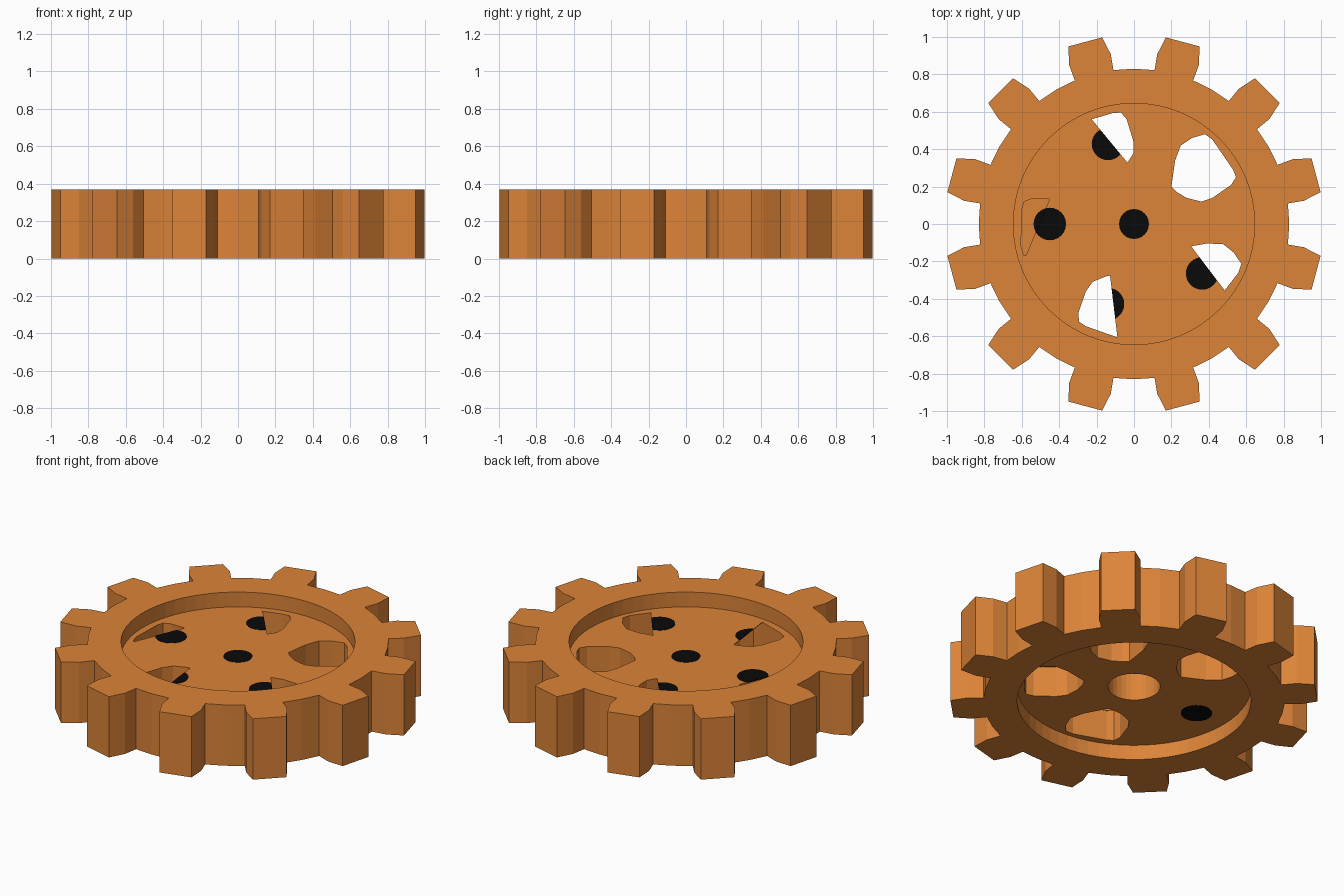
import bpy, bmesh, math
from mathutils import Matrix, Vector

cube = bpy.data.objects.get("Cube")
if cube:
    bpy.data.objects.remove(cube)

HEIGHT, WEB_LOW, WEB_HIGH = 0.37, 0.09, 0.28


def material(name, colour):
    mat = bpy.data.materials.new(name)
    mat.use_nodes = True
    mat.diffuse_color = colour
    mat.node_tree.nodes["Principled BSDF"].inputs["Base Color"].default_value = colour
    return mat


orange = material("orange", (0.72, 0.23, 0.04, 1))
black = material("black", (0.003, 0.003, 0.003, 1))


def polar(radius, degrees):
    a = math.radians(degrees)
    return Vector((radius * math.cos(a), radius * math.sin(a)))


def circle(radius, sides, centre=Vector((0, 0))):
    return [centre + polar(radius, 360 * i / sides) for i in range(sides)]


def rotated(outline, degrees):
    turn = Matrix.Rotation(math.radians(degrees), 2)
    return [turn @ p for p in outline]


def grown(outline, factor):
    centre = sum(outline, Vector((0, 0))) / len(outline)
    return [centre + (p - centre) * factor for p in outline]


def clip(outline, a, b, side):
    """Keep the part of an outline on one side of the line a-b."""
    a, b = Vector(a), Vector(b)
    normal = Vector((a.y - b.y, b.x - a.x)) * side
    kept = []
    for p, q in zip(outline, outline[1:] + outline[:1]):
        dp, dq = (p - a).dot(normal), (q - a).dot(normal)
        if dp >= 0:
            kept.append(p)
        if dp * dq < 0:
            kept.append(p.lerp(q, dp / (dp - dq)))
    return kept


def prisms(name, parts, mat):
    """One object made of upright prisms, each (outline, bottom, top)."""
    bm = bmesh.new()
    for outline, low, high in parts:
        face = bm.faces.new([bm.verts.new((p.x, p.y, low)) for p in outline])
        ext = bmesh.ops.extrude_face_region(bm, geom=[face], use_keep_orig=True)
        for v in ext["geom"]:
            if isinstance(v, bmesh.types.BMVert):
                v.co.z = high
    bmesh.ops.recalc_face_normals(bm, faces=bm.faces)
    mesh = bpy.data.meshes.new(name)
    bm.to_mesh(mesh)
    bm.free()
    mesh.materials.append(mat)
    obj = bpy.data.objects.new(name, mesh)
    bpy.context.collection.objects.link(obj)
    return obj


# Toothed outline: root, shoulder and tip on each flank, mirrored per tooth
flank = [(0.83, 7.4), (0.917, 7.2), (1.012, 5.3)]
teeth = []
for i in range(12):
    mid = 15 + 30 * i
    teeth += [polar(r, mid - a) for r, a in flank]
    teeth += [polar(r, mid + a) for r, a in reversed(flank)]
    teeth.append(polar(0.83, mid + 15))
gear = prisms("gear_body", [(teeth, 0, HEIGHT)], orange)

# Rounded opening, repeated five times around the web
opening = [Vector(p) for p in [
    (0.20, 0.20), (0.23, 0.17), (0.28, 0.14), (0.36, 0.12), (0.42, 0.14),
    (0.52, 0.21), (0.545, 0.25), (0.53, 0.29), (0.42, 0.45), (0.38, 0.48),
    (0.31, 0.46), (0.25, 0.42), (0.22, 0.34)]]

# Straight edges of the partly covered openings: angle, line ends, open side
covers = [
    (72, (-0.21, 0.54), (-0.02, 0.31), 1),
    (144, (-0.57, -0.15), (-0.44, 0.16), 1),
    (-144, (-0.13, -0.26), (-0.09, -0.595), -1),
    (-72, (0.31, -0.125), (0.485, -0.355), 1),
]

ring = circle(0.645, 64)
recesses = [(ring, -0.1, WEB_LOW), (ring, WEB_HIGH, HEIGHT + 0.1)]

# Pockets reach up to a thin cover; one stays closed underneath
pockets = [(circle(0.145, 32), 0.05, WEB_HIGH - 0.004), (opening, 0.05, 0.32)]
windows, discs = [], [(circle(0.08, 24), WEB_HIGH - 0.003, WEB_HIGH + 0.002)]
for angle, a, b, side in covers:
    shape = rotated(opening, angle)
    floor = WEB_LOW + 0.004 if angle == 144 else 0.05
    pockets.append((grown(shape, 1.01), floor, WEB_HIGH - 0.004))
    windows.append((clip(shape, a, b, side), WEB_HIGH - 0.02, WEB_HIGH + 0.02))
    spot = circle(0.087, 24, polar(0.45, angle + 36))
    discs.append((clip(spot, a, b, -side), WEB_HIGH - 0.003, WEB_HIGH + 0.002))
    if angle == 144:
        discs.append((spot, WEB_LOW - 0.002, WEB_LOW + 0.006))

# Cut the body
cutters = [prisms(name, parts, orange) for name, parts in
           (("recess_cutter", recesses), ("pocket_cutter", pockets),
            ("window_cutter", windows))]
for cutter in cutters:
    cutter.hide_render = True
    mod = gear.modifiers.new(cutter.name, "BOOLEAN")
    mod.operation, mod.solver, mod.object = "DIFFERENCE", "EXACT", cutter
bpy.context.view_layer.update()
graph = bpy.context.evaluated_depsgraph_get()
result = bpy.data.meshes.new_from_object(gear.evaluated_get(graph))
gear.modifiers.clear()
gear.data = result
for cutter in cutters:
    bpy.data.objects.remove(cutter)

# Black spots on the web
prisms("web_spots", discs, black)
